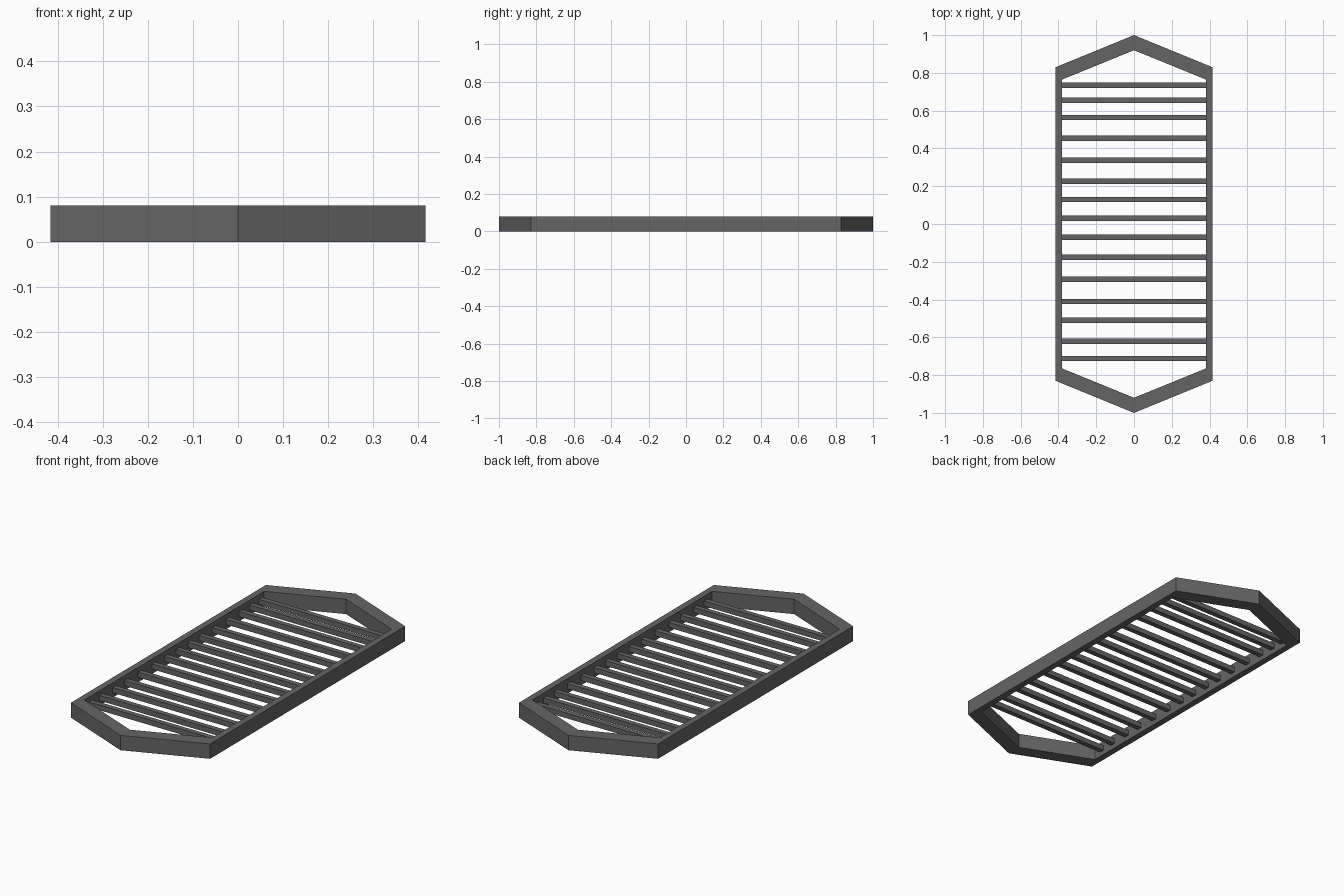
import bpy, bmesh

if "Cube" in bpy.data.objects:
    bpy.data.objects.remove(bpy.data.objects["Cube"])

metal = bpy.data.materials.new("dark grey metal")
metal.diffuse_color = (0.13, 0.13, 0.132, 1)
metal.use_nodes = True
metal.node_tree.nodes["Principled BSDF"].inputs["Base Color"].default_value = metal.diffuse_color

HEIGHT = 0.08


def make_object(name, bm):
    bmesh.ops.recalc_face_normals(bm, faces=bm.faces)
    mesh = bpy.data.meshes.new(name)
    bm.to_mesh(mesh)
    bm.free()
    mesh.materials.append(metal)
    obj = bpy.data.objects.new(name, mesh)
    bpy.context.collection.objects.link(obj)
    return obj


def hexagon(half_width, shoulder, tip):
    return [(0, tip), (half_width, shoulder), (half_width, -shoulder),
            (0, -tip), (-half_width, -shoulder), (-half_width, shoulder)]


# Frame: stretched hexagonal ring with pointed ends
bm = bmesh.new()
outer, inner = hexagon(0.415, 0.83, 1.0), hexagon(0.38, 0.765, 0.92)
rings = [[bm.verts.new((x, y, z)) for x, y in loop]
         for loop, z in ((outer, 0), (outer, HEIGHT), (inner, HEIGHT), (inner, 0))]
for k in range(4):
    a, b = rings[k], rings[(k + 1) % 4]
    for i in range(6):
        j = (i + 1) % 6
        bm.faces.new((a[i], a[j], b[j], b[i]))
make_object("frame", bm)

# Crossbars: thin square bars at slightly uneven spacing
bar_positions = [0.735, 0.655, 0.564, 0.454, 0.337, 0.226, 0.13, 0.03,
                 -0.07, -0.176, -0.293, -0.41, -0.51, -0.621, -0.712]
BAR = 0.028
for n, y in enumerate(bar_positions, 1):
    bm = bmesh.new()
    bmesh.ops.create_cube(bm, size=1)
    bmesh.ops.scale(bm, vec=(0.77, BAR, BAR), verts=bm.verts)
    bar = make_object(f"crossbar_{n:02d}", bm)
    bar.location = (0, y, HEIGHT / 2)
